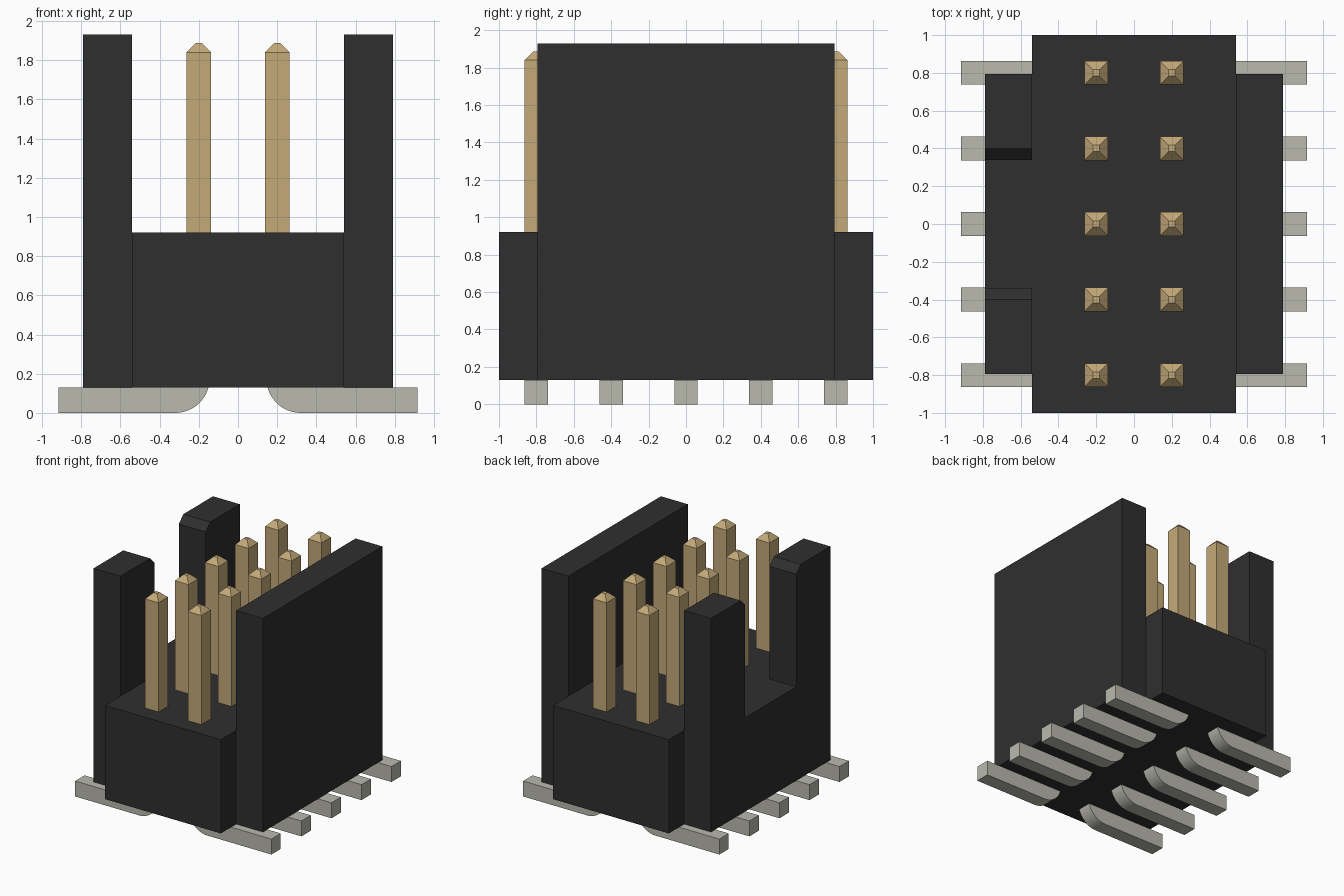
import bpy, bmesh, math

cube = bpy.data.objects.get("Cube")
if cube:
    bpy.data.objects.remove(cube, do_unlink=True)


def material(name, rgb, metallic=0.0):
    m = bpy.data.materials.new(name)
    m.use_nodes = True
    m.diffuse_color = (*rgb, 1)
    m.node_tree.nodes["Principled BSDF"].inputs["Base Color"].default_value = (*rgb, 1)
    return m


BLACK = material("black plastic", (0.028, 0.028, 0.028))
GOLD = material("gold plating", (0.55, 0.40, 0.19))
SILVER = material("tin plating", (0.49, 0.49, 0.43))


def finish(bm, name, mat):
    bmesh.ops.recalc_face_normals(bm, faces=bm.faces)
    mesh = bpy.data.meshes.new(name)
    bm.to_mesh(mesh)
    bm.free()
    mesh.materials.append(mat)
    obj = bpy.data.objects.new(name, mesh)
    bpy.context.collection.objects.link(obj)
    return obj


def extrude(name, points, offset, mat):
    """Extrude a closed outline of 3D points along an offset."""
    bm = bmesh.new()
    face = bm.faces.new([bm.verts.new(p) for p in points])
    new = bmesh.ops.extrude_face_region(bm, geom=[face], use_keep_orig=True)["geom"]
    bmesh.ops.translate(bm, vec=offset,
                        verts=[v for v in new if isinstance(v, bmesh.types.BMVert)])
    return finish(bm, name, mat)


def box(name, x0, x1, y0, y1, z0, z1, mat):
    outline = [(x0, y0, z0), (x1, y0, z0), (x1, y1, z0), (x0, y1, z0)]
    return extrude(name, outline, (0, 0, z1 - z0), mat)


BASE, DECK, TOP = 0.13, 0.92, 1.93
IN, OUT, HALF = 0.54, 0.79, 0.795     # wall inner x, outer x, half length
NOTCH, CHAMFER = 0.34, 0.06

# Housing block and the solid wall
box("housing_block", -IN, IN, -1, 1, BASE, DECK, BLACK)
box("solid_wall", IN, OUT, -HALF, HALF, BASE, TOP, BLACK)

# Wall with a wide keying notch and chamfered post tops
half = [(NOTCH, DECK), (NOTCH, TOP - CHAMFER), (NOTCH + CHAMFER, TOP),
        (HALF, TOP), (HALF, BASE)]
outline = half + [(-y, z) for y, z in reversed(half)]
extrude("notched_wall", [(-OUT, y, z) for y, z in outline], (OUT - IN, 0, 0), BLACK)

# Lead side profile: flat bar with a rounded inner bend
W, R = 0.0625, 0.175
sweep = math.acos((R - BASE) / R)
lead = [(0.32 - R * math.sin(sweep * i / 12), R - R * math.cos(sweep * i / 12))
        for i in range(13)] + [(0.915, BASE), (0.915, 0)]


def pin(name, x, y):
    """Square pin with a blunt pyramid tip."""
    bm = bmesh.new()
    rings = []
    for r, z in ((W, DECK - 0.05), (W, 1.84), (0.017, 1.887)):
        rings.append([bm.verts.new((x + sx * r, y + sy * r, z))
                      for sx, sy in ((-1, -1), (1, -1), (1, 1), (-1, 1))])
    for a, b in zip(rings, rings[1:]):
        for i in range(4):
            j = (i + 1) % 4
            bm.faces.new((a[i], a[j], b[j], b[i]))
    bm.faces.new(rings[0])
    bm.faces.new(rings[-1])
    finish(bm, name, GOLD)


# Two columns of five contacts
for side, s in (("left", 1), ("right", -1)):
    for row in range(5):
        y = -0.8 + 0.4 * row
        pin(f"{side}_pin_{row + 1}", s * 0.2, y)
        lead_obj = extrude(f"{side}_lead_{row + 1}",
                           [(s * x, y - W, z) for x, z in lead], (0, 2 * W, 0), SILVER)
        bpy.ops.object.select_all(action="DESELECT")
        lead_obj.select_set(True)
        bpy.context.view_layer.objects.active = lead_obj
        bpy.ops.object.shade_smooth_by_angle(angle=math.radians(25))
